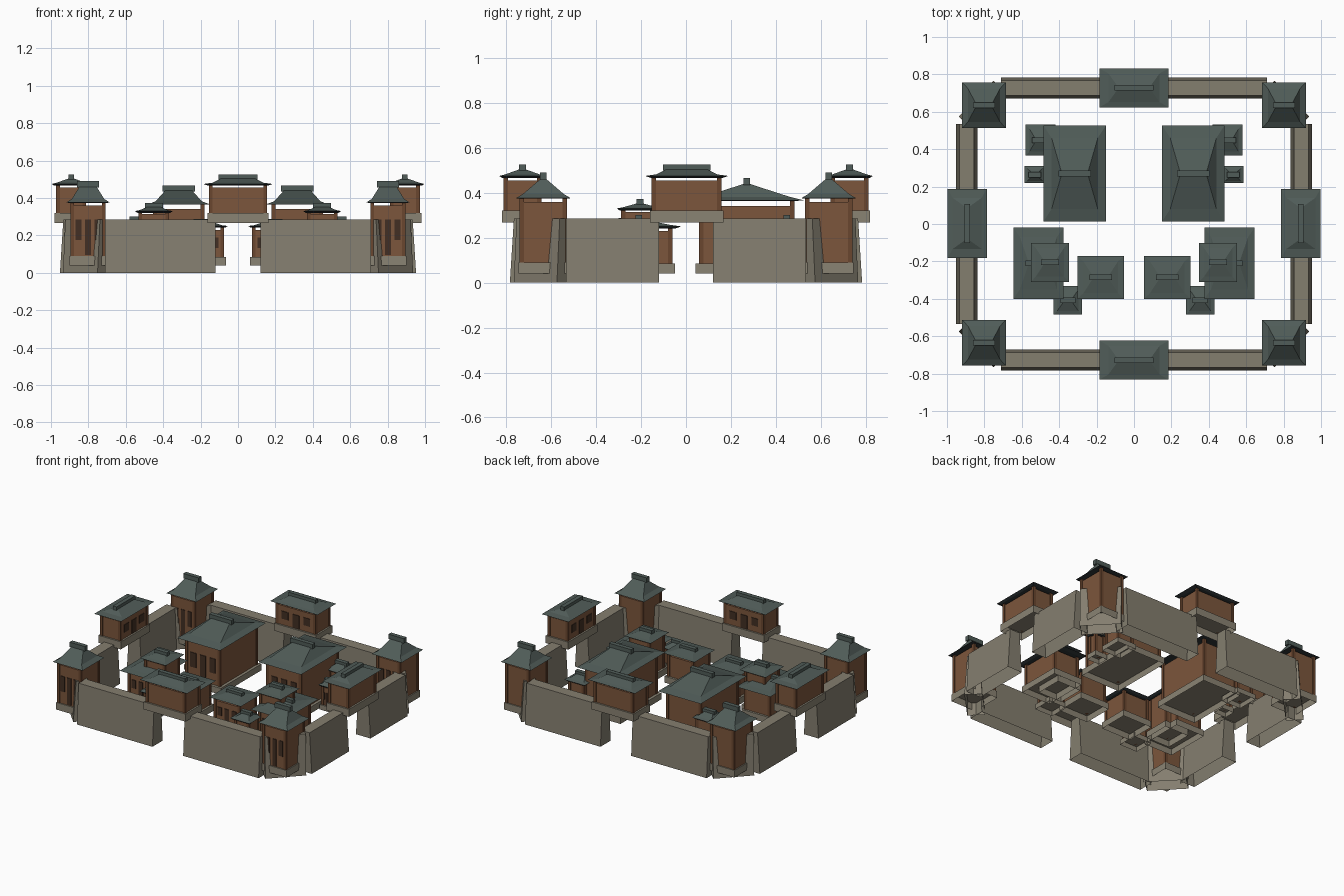
import bpy, bmesh, math
from mathutils import Vector

if "Cube" in bpy.data.objects:
    bpy.data.objects.remove(bpy.data.objects["Cube"])


def mat(name, rgb):
    m = bpy.data.materials.new(name)
    lin = [((c / 255 + 0.055) / 1.055) ** 2.4 for c in rgb]
    m.diffuse_color = (*lin, 1)
    m.use_nodes = True
    m.node_tree.nodes["Principled BSDF"].inputs["Base Color"].default_value = m.diffuse_color
    return m


WALL = mat("wall_stone", (132, 126, 111))
BASE = mat("base_stone", (138, 131, 115))
WOOD = mat("brown_timber", (124, 86, 60))
POST = mat("post_timber", (106, 70, 47))
DARK = mat("dark_opening", (66, 47, 35))
ROOF = mat("slate_roof", (80, 92, 88))
EAVE = mat("eave_underside", (46, 52, 54))


def loft(name, rings, mats, rule=None, floor=True):
    """Stack of rectangles (cx, cy, hx, hy, z), capped on top and optionally below."""
    bm = bmesh.new()
    loops = []
    for cx, cy, hx, hy, z in rings:
        loops.append([bm.verts.new((cx + sx * hx, cy + sy * hy, z))
                      for sx, sy in ((-1, -1), (1, -1), (1, 1), (-1, 1))])
    if floor:
        bm.faces.new(loops[0][::-1])
    bm.faces.new(loops[-1])
    for a, b in zip(loops, loops[1:]):
        for i in range(4):
            j = (i + 1) % 4
            bm.faces.new((a[i], a[j], b[j], b[i]))
    bm.normal_update()
    if rule:
        for f in bm.faces:
            f.material_index = rule(f)
    me = bpy.data.meshes.new(name)
    bm.to_mesh(me)
    bm.free()
    for m in mats:
        me.materials.append(m)
    ob = bpy.data.objects.new(name, me)
    bpy.context.collection.objects.link(ob)
    return ob


def box(name, cx, cy, hx, hy, z0, z1, m, floor=True):
    return loft(name, [(cx, cy, hx, hy, z0), (cx, cy, hx, hy, z1)], [m], floor=floor)


def wall(name, a, b):
    """Battered wall segment between two plan points, hollow below."""
    a, b = Vector(a), Vector(b)
    c, d = (a + b) / 2, b - a
    ob = loft(name, [(0, 0, d.length / 2, 0.057, 0), (0, 0, d.length / 2, 0.039, 0.285)],
              [WALL], floor=False)
    ob.location = (c.x, c.y, 0)
    ob.rotation_euler.z = math.atan2(d.y, d.x)


def openings(name, x, y, hx, hy, z1, z2, side):
    """Door and two windows as thin plates on one face; side is axis and sign."""
    axis, s = side
    h = z2 - z1
    w = hy if axis == 'x' else hx
    for k in (-1, 0, 1):
        lo, hi = (z1 + 0.02 * h, z1 + 0.72 * h) if k == 0 else (z1 + 0.32 * h, z1 + 0.72 * h)
        o = k * w * 0.56
        label = name + ("_door" if k == 0 else "_window")
        if axis == 'x':
            box(label, x + s * hx, y + o, 0.004, w * 0.17, lo, hi, DARK)
        else:
            box(label, x + o, y + s * hy, w * 0.17, 0.004, lo, hi, DARK)


def building(name, x, y, body, eave, z, ridge, along='x', side=('y', -1), lip=0.015, upturn=0.009):
    """z = base bottom, base top, wall top, eave, ridge, cap top."""
    (hx, hy), (ex, ey) = body, eave
    z0, z1, z2, ze, zr, zc = z
    box(name + "_base", x, y, hx + lip, hy + lip, z0, z1, BASE, floor=False)
    box(name + "_body", x, y, hx, hy, z1, z2, WOOD, floor=False)
    # corner posts rise past the wall to carry the roof
    p = 0.010
    for sx in (-1, 1):
        for sy in (-1, 1):
            box(name + "_post", x + sx * (hx - p * 0.6), y + sy * (hy - p * 0.6), p, p, z1, ze - 0.002, POST)
    if side:
        openings(name, x, y, hx, hy, z1, z2, side)
    # flared hip roof, slightly upturned at the eave
    rx, ry = (ridge, 0.012) if along == 'x' else (0.012, ridge)
    rise = zr - ze
    loft(name + "_roof", [
        (x, y, ex * 0.86, ey * 0.86, ze - upturn),
        (x, y, ex, ey, ze),
        (x, y, ex * 0.74, ey * 0.74, ze + 0.22 * rise),
        (x, y, rx, ry, zr)], [ROOF, EAVE], lambda f: 1 if f.normal.z < -0.05 else 0)
    # ridge cap
    kx, ky = (ridge + 0.015, 0.015) if along == 'x' else (0.015, ridge + 0.015)
    box(name + "_ridge_cap", x, y, kx, ky, zr - 0.006, zc, ROOF)


# outer walls: octagonal ring with gate gaps
X, Y, CX, CY, GAP = 0.895, 0.727, 0.71, 0.535, 0.12
for s in (-1, 1):
    for t in (-1, 1):
        wall("long_wall", (s * GAP, t * Y), (s * CX, t * Y))
        wall("side_wall", (s * X, t * GAP), (s * X, t * CY))
        wall("corner_wall", (s * CX, t * Y), (s * X, t * CY))
        # corner towers
        building("corner_tower", s * 0.802, t * 0.635, (0.09, 0.102), (0.117, 0.122),
                 (0.04, 0.09, 0.36, 0.376, 0.462, 0.49), 0.045, lip=0.008, upturn=0.002)

# gatehouses, doors facing the courtyard
GZ = (0.267, 0.32, 0.455, 0.475, 0.505, 0.525)
for s in (-1, 1):
    building("long_gatehouse", 0, s * 0.728, (0.152, 0.08), (0.185, 0.104), GZ, 0.09,
             side=('y', -s), lip=0.012)
    building("side_gatehouse", s * 0.892, 0.003, (0.076, 0.152), (0.105, 0.185), GZ, 0.09,
             along='y', side=('x', -s), lip=0.012)

# courtyard buildings, mirrored left and right
for s in (-1, 1):
    building("great_hall", s * 0.317, 0.27, (0.133, 0.208), (0.167, 0.257),
             (0.04, 0.085, 0.342, 0.366, 0.44, 0.466), 0.072, lip=0.02, upturn=0.002)
    building("side_hall", s * 0.511, -0.21, (0.098, 0.145), (0.134, 0.19),
             (0.04, 0.085, 0.23, 0.25, 0.282, 0.302), 0.055)
    building("pavilion", s * 0.45, -0.205, (0.078, 0.08), (0.102, 0.104),
             (0.04, 0.085, 0.315, 0.33, 0.353, 0.373), 0.033)
    building("front_hall", s * 0.178, -0.285, (0.1, 0.092), (0.125, 0.115),
             (0.04, 0.085, 0.23, 0.25, 0.27, 0.287), 0.045)
    building("small_house", s * 0.354, -0.408, (0.055, 0.055), (0.077, 0.077),
             (0.04, 0.075, 0.18, 0.195, 0.22, 0.238), 0.025)
    building("back_house", s * 0.5, 0.448, (0.06, 0.062), (0.08, 0.083),
             (0.04, 0.075, 0.24, 0.255, 0.285, 0.302), 0.03)
    building("store_house", s * 0.53, 0.264, (0.038, 0.03), (0.055, 0.045),
             (0.04, 0.075, 0.2, 0.215, 0.24, 0.255), 0.018, lip=0.01)
